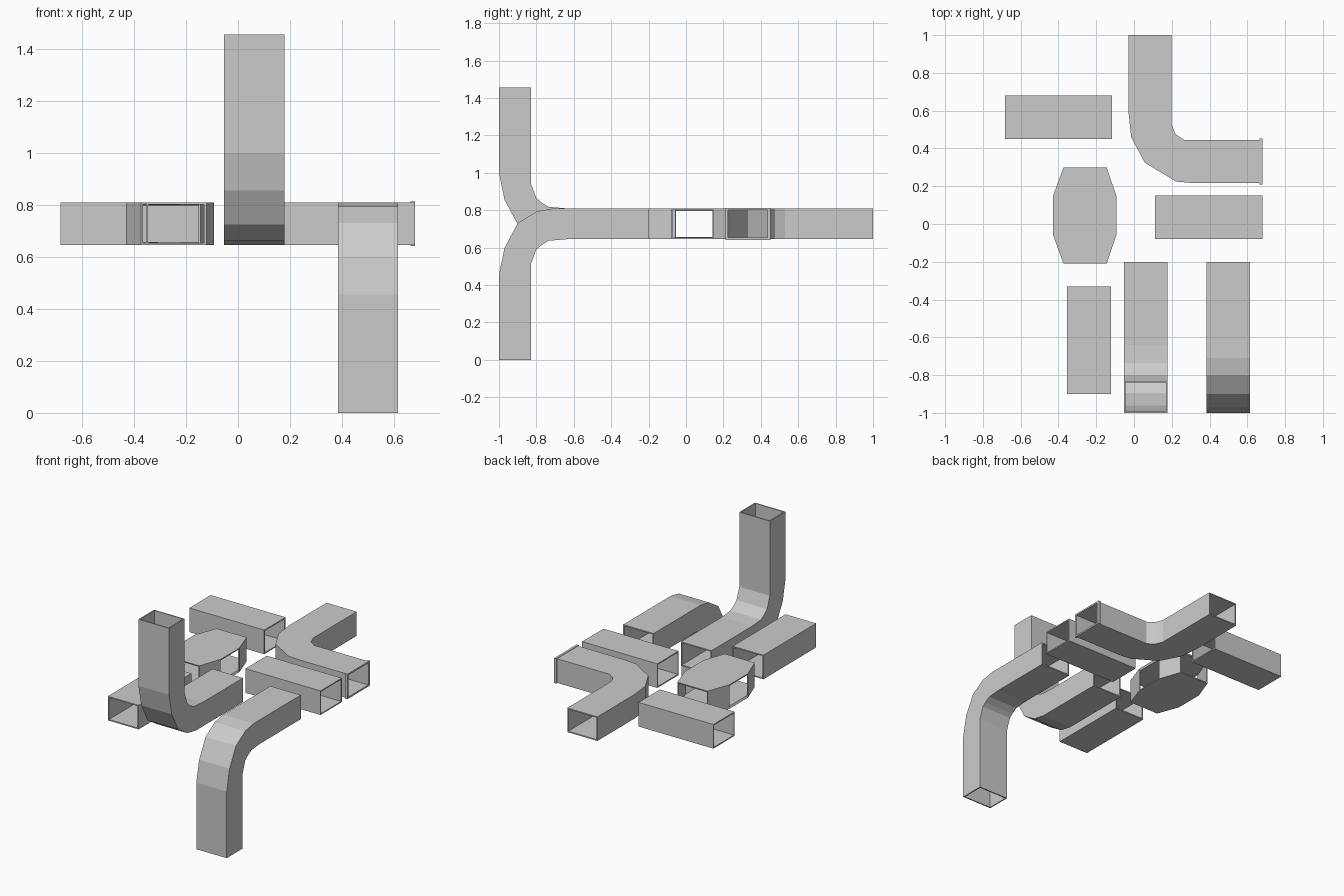
import bpy, bmesh

if "Cube" in bpy.data.objects:
    bpy.data.objects.remove(bpy.data.objects["Cube"])

Z0, Z1 = 0.645, 0.81      # bottom and top of the level duct run
WALL = 0.008


def finish(name, bm, thickness=WALL):
    """Turn a bmesh skin into an object with a thin inward wall."""
    bmesh.ops.recalc_face_normals(bm, faces=bm.faces)
    me = bpy.data.meshes.new(name)
    bm.to_mesh(me)
    bm.free()
    ob = bpy.data.objects.new(name, me)
    bpy.context.collection.objects.link(ob)
    mod = ob.modifiers.new("wall", 'SOLIDIFY')
    mod.thickness = thickness
    mod.offset = -1
    mod.use_even_offset = True
    return ob


def tube(name, outer, inner, lo, hi, place):
    """Open rectangular duct: outer/inner side paths, extruded from lo to hi."""
    bm = bmesh.new()
    rings = []
    for o, i in zip(outer, inner):
        corners = [(o, lo), (i, lo), (i, hi), (o, hi)]
        rings.append([bm.verts.new(place(p[0], p[1], d)) for p, d in corners])
    for a, b in zip(rings, rings[1:]):
        for k in range(4):
            n = (k + 1) % 4
            bm.faces.new((a[k], a[n], b[n], b[k]))
    return finish(name, bm)


def level(u, v, d):
    return (u, v, d)


def upright(u, v, d):
    return (d, u, v)


# straight ducts
tube("straight_duct_back", [(-.683, .45), (-.117, .45)], [(-.683, .68), (-.117, .68)], Z0, Z1, level)
tube("straight_duct_right", [(.112, -.08), (.68, -.08)], [(.112, .15), (.68, .15)], Z0, Z1, level)
tube("straight_duct_front", [(-.354, -.9), (-.354, -.33)], [(-.122, -.9), (-.122, -.33)], Z0, Z1, level)

# horizontal bend with a slim collar at its end
tube("horizontal_bend",
     [(-.03, 1), (-.03, .60), (-.015, .46), (.057, .325), (.222, .225), (.31, .217), (.68, .217)],
     [(.198, 1), (.198, .60), (.198, .53), (.22, .475), (.265, .445), (.33, .445), (.68, .445)],
     Z0, Z1, level)
tube("bend_collar", [(.664, .21), (.68, .21)], [(.664, .453), (.68, .453)], Z0 - .003, Z1 + .003, level)

# vertical bends: one path, flipped for the rising duct
outer = [(-.2, .81), (-.71, .81), (-.80, .793), (-.90, .73), (-.97, .60), (-1, .455), (-1, 0)]
inner = [(-.2, .645), (-.64, .645), (-.735, .637), (-.775, .612), (-.80, .59), (-.83, .51), (-.83, 0)]


def flip(path):
    return [(y, 1.455 - z) for y, z in path]


tube("down_bend", outer, inner, .385, .615, upright)
tube("up_bend", flip(outer), flip(inner), -.053, .178, upright)

# four-way junction: plates above and below, walls only on the slanted sides
plan = [(-.373, .30), (-.145, .30), (-.092, .145), (-.092, -.055),
        (-.145, -.21), (-.373, -.21), (-.43, -.055), (-.43, .145)]
bm = bmesh.new()
low = [bm.verts.new((x, y, Z0)) for x, y in plan]
top = [bm.verts.new((x, y, Z1)) for x, y in plan]
bm.faces.new(low)
bm.faces.new(top)
for k in (1, 3, 5, 7):
    n = (k + 1) % 8
    bm.faces.new((low[k], low[n], top[n], top[k]))
finish("four_way_junction", bm)
